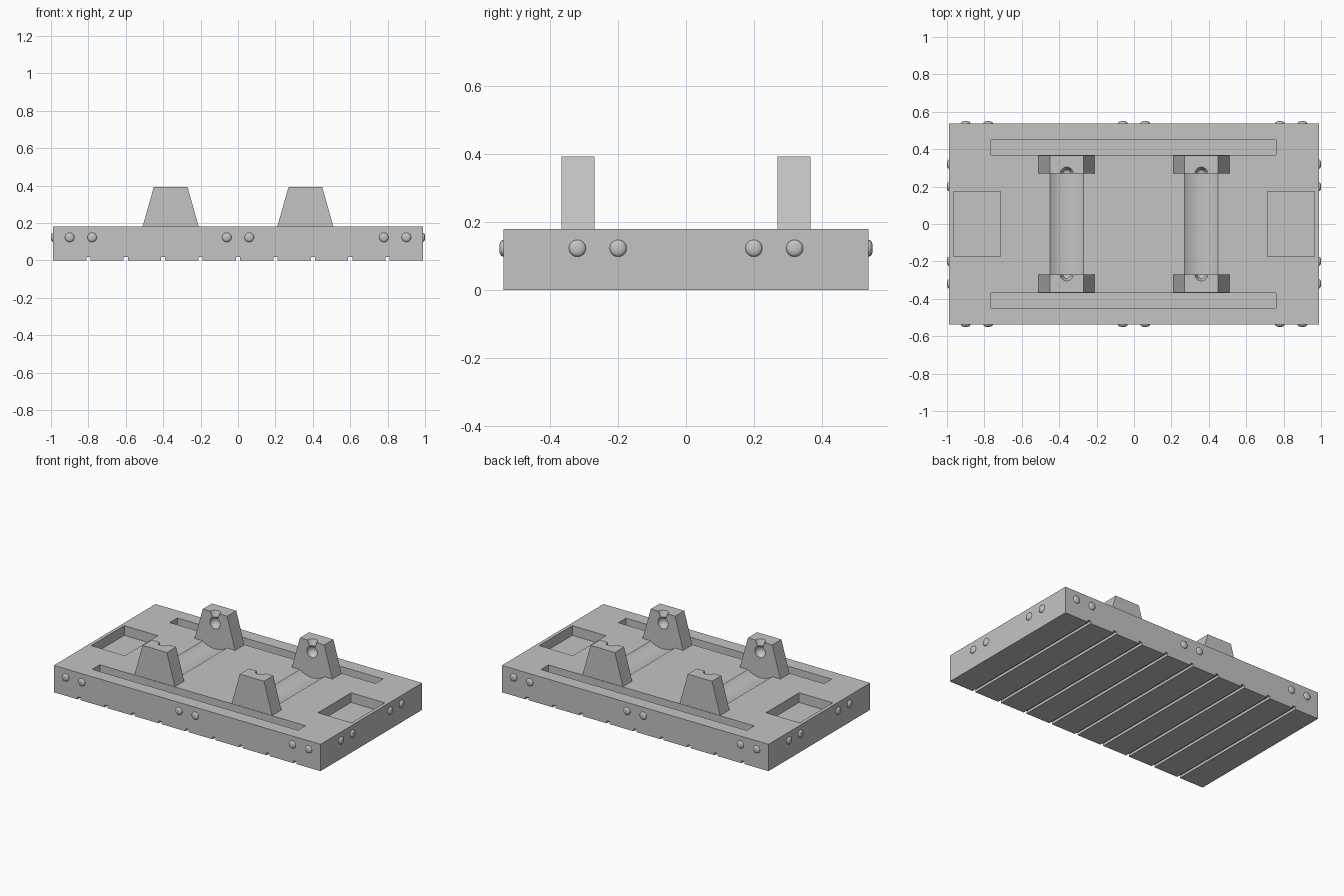
import bpy, bmesh, math
from mathutils import Matrix, Vector

if "Cube" in bpy.data.objects:
    bpy.data.objects.remove(bpy.data.objects["Cube"], do_unlink=True)

GREY = (0.55, 0.55, 0.55, 1)
grey = bpy.data.materials.new("plain_grey")
grey.use_nodes = True
grey.diffuse_color = GREY
grey.node_tree.nodes["Principled BSDF"].inputs["Base Color"].default_value = GREY

HX, HY, TOP = 0.988, 0.538, 0.18      # half sizes and height of the slab
POST_X, POST_IN, POST_OUT, POST_TOP = 0.36, 0.27, 0.367, 0.393


def finish(name, bm):
    bmesh.ops.recalc_face_normals(bm, faces=bm.faces)
    mesh = bpy.data.meshes.new(name)
    bm.to_mesh(mesh)
    bm.free()
    mesh.materials.append(grey)
    ob = bpy.data.objects.new(name, mesh)
    bpy.context.collection.objects.link(ob)
    return ob


def activate(ob):
    bpy.ops.object.select_all(action='DESELECT')
    ob.select_set(True)
    bpy.context.view_layer.objects.active = ob


def smooth(ob):
    activate(ob)
    bpy.ops.object.shade_smooth_by_angle(angle=math.radians(28))


def add_box(bm, x0, x1, y0, y1, z0, z1):
    mid = Vector((x0 + x1, y0 + y1, z0 + z1)) / 2
    size = Matrix.Diagonal((x1 - x0, y1 - y0, z1 - z0, 1))
    bmesh.ops.create_cube(bm, size=1, matrix=Matrix.Translation(mid) @ size)


def cut(ob, bm):
    """Subtract the closed shapes in bm from ob."""
    cutter = finish("cutter", bm)
    cutter.hide_render = True
    mod = ob.modifiers.new("cut", 'BOOLEAN')
    mod.operation, mod.solver, mod.object = 'DIFFERENCE', 'EXACT', cutter
    activate(ob)
    bpy.ops.object.modifier_apply(modifier=mod.name)
    bpy.data.objects.remove(cutter, do_unlink=True)


# Base slab
bm = bmesh.new()
add_box(bm, -HX, HX, -HY, HY, 0, TOP)
slab = finish("base_slab", bm)

# Long slots, end pockets and underside grooves
bm = bmesh.new()
for s in (-1, 1):
    add_box(bm, -0.765, 0.76, s * 0.41 - 0.04, s * 0.41 + 0.04, 0.12, 0.3)
    add_box(bm, s * 0.84 - 0.125, s * 0.84 + 0.125, -0.175, 0.175, 0.115, 0.3)
for i in range(-4, 5):
    add_box(bm, i * 0.2 - 0.011, i * 0.2 + 0.011, -1, 1, -0.1, 0.017)
cut(slab, bm)

# Shallow round troughs between the posts
bm = bmesh.new()
for s in (-1, 1):
    place = Matrix.Translation((s * POST_X, 0, 0.3)) @ Matrix.Rotation(math.pi / 2, 4, 'X')
    bmesh.ops.create_cone(bm, cap_ends=True, segments=96, radius1=0.15, radius2=0.15,
                          depth=2 * POST_IN, matrix=place)
cut(slab, bm)
smooth(slab)


# Tapered posts with a round socket and a funnel on the inner face
def make_post(name, sx, sy):
    bm = bmesh.new()
    outline = [(-0.15, TOP), (0.15, TOP), (0.09, POST_TOP), (-0.09, POST_TOP)]
    face = bm.faces.new([bm.verts.new((sx * POST_X + x, sy * POST_IN, z)) for x, z in outline])
    grown = bmesh.ops.extrude_face_region(bm, geom=[face])["geom"]
    bmesh.ops.translate(bm, vec=(0, sy * (POST_OUT - POST_IN), 0),
                        verts=[v for v in grown if isinstance(v, bmesh.types.BMVert)])
    post = finish(name, bm)
    spot = Vector((sx * POST_X, sy * POST_IN, 0.322))
    bm = bmesh.new()
    bmesh.ops.create_uvsphere(bm, u_segments=32, v_segments=16, radius=0.038,
                              matrix=Matrix.Translation(spot))
    cut(post, bm)
    bm = bmesh.new()
    bmesh.ops.create_cone(bm, cap_ends=True, segments=32, radius1=0.012, radius2=0.036,
                          depth=0.06, matrix=Matrix.Translation(spot + Vector((0, 0, 0.045))))
    cut(post, bm)
    smooth(post)


for sx, side in ((-1, "right"), (1, "left")):
    for sy, end in ((-1, "front"), (1, "back")):
        make_post(f"{end}_{side}_post", sx, sy)


# Domed rivets around the edge
def make_rivet(name, pos, direction):
    bm = bmesh.new()
    rings = 6
    prof = []
    for i in range(rings + 1):
        t = math.pi / 2 * i / rings
        prof.append(bm.verts.new((0.025 * max(math.cos(t), 0) ** 0.7, 0, 0.012 * math.sin(t))))
    edges = [bm.edges.new(p) for p in zip(prof, prof[1:])]
    bmesh.ops.spin(bm, geom=prof + edges, cent=(0, 0, 0), axis=(0, 0, 1),
                   angle=2 * math.pi, steps=24)
    bmesh.ops.remove_doubles(bm, verts=bm.verts, dist=0.0002)
    turn = Vector(direction).to_track_quat('Z', 'Y').to_matrix().to_4x4()
    bmesh.ops.transform(bm, matrix=Matrix.Translation(pos) @ turn, verts=bm.verts)
    ob = finish(name, bm)
    for p in ob.data.polygons:
        p.use_smooth = True


RIVET_Z = 0.123
for s in (-1, 1):
    for x in (-0.9, -0.78, -0.06, 0.06, 0.78, 0.9):
        make_rivet("long_side_rivet", (x, s * HY, RIVET_Z), (0, s, 0))
    for y in (-0.32, -0.2, 0.2, 0.32):
        make_rivet("end_rivet", (s * HX, y, RIVET_Z), (s, 0, 0))
